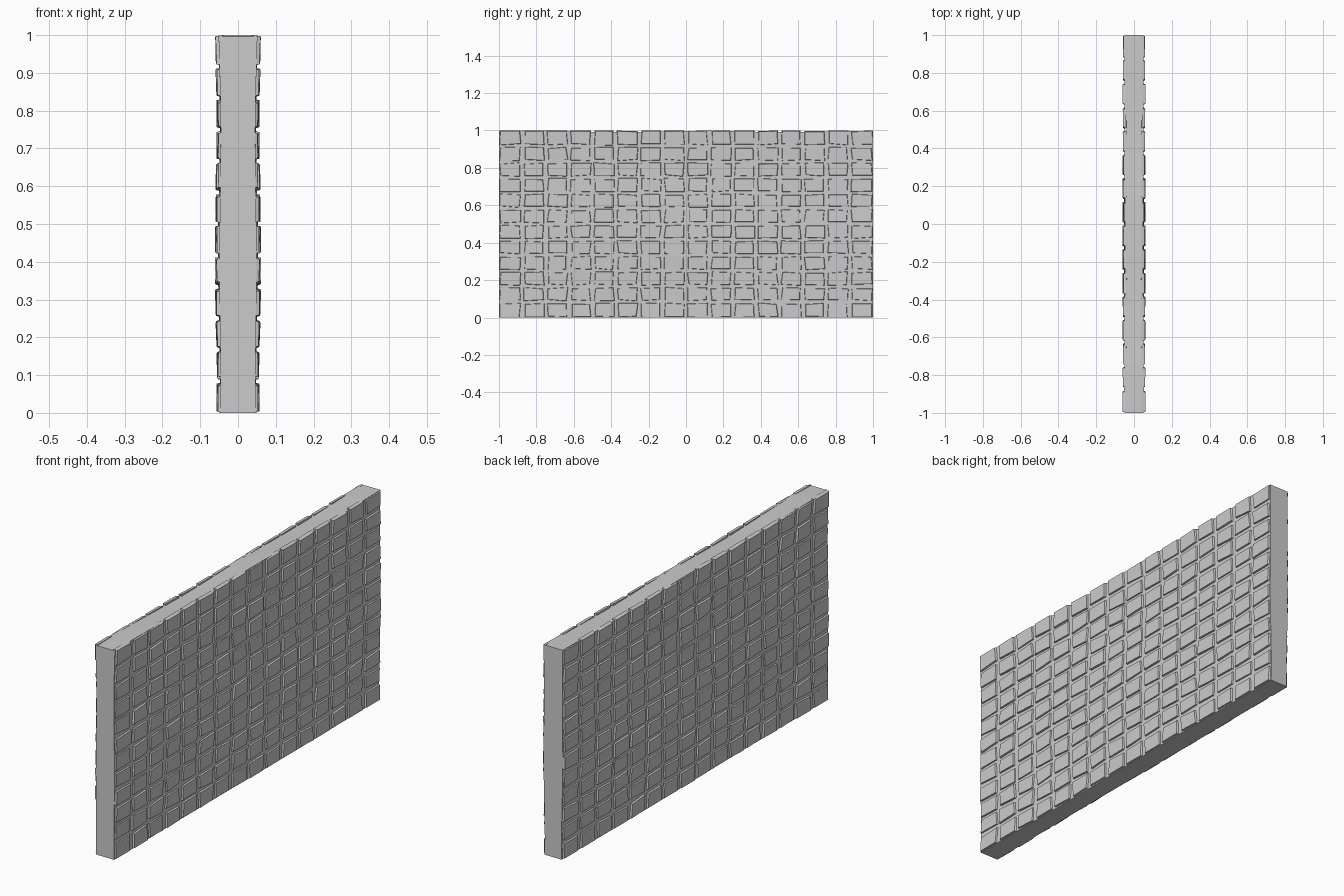
import bpy, bmesh, math, random
from mathutils import Vector

if "Cube" in bpy.data.objects:
    bpy.data.objects.remove(bpy.data.objects["Cube"])

random.seed(4)
COLS, ROWS = 16, 12
PY, PZ = 2.0 / COLS, 1.0 / ROWS


def half_depth(y, z):
    # gentle swelling and hollows of the wall face
    return 0.0485 + 0.002 * math.sin(4 * y + 5 * z) + 0.0025 * math.cos(9 * (z - 0.42))


def finish(bm, name):
    bmesh.ops.recalc_face_normals(bm, faces=bm.faces)
    me = bpy.data.meshes.new(name)
    bm.to_mesh(me)
    bm.free()
    ob = bpy.data.objects.new(name, me)
    bpy.context.collection.objects.link(ob)
    return ob


# mortar core: closed loops of points swept along the wall length
bm = bmesh.new()
rings = []
for i in range(COLS + 1):
    y = -1 + i * PY
    top = 0.995 + 0.004 * math.sin(7 * y + 1)
    zs = [top * j / ROWS for j in range(ROWS + 1)]
    ring = [(half_depth(y, z), y, z) for z in zs]
    ring += [(-half_depth(y, z), y, z) for z in reversed(zs)]
    rings.append([bm.verts.new(p) for p in ring])
for a, b in zip(rings, rings[1:]):
    n = len(a)
    for k in range(n):
        bm.faces.new((a[k], a[(k + 1) % n], b[(k + 1) % n], b[k]))
for ring in (rings[0], rings[-1]):
    n = len(ring)
    for j in range(ROWS):
        bm.faces.new((ring[j], ring[j + 1], ring[n - 2 - j], ring[n - 1 - j]))
finish(bm, "wall_core")


def add_stone(bm, y0, y1, z0, z1):
    # irregular low block with tapered sides
    j = lambda s: random.uniform(-s, s)
    corners = [(y0, z0), (y1, z0), (y1, z1), (y0, z1)]
    cy, cz = (y0 + y1) / 2, (z0 + z1) / 2
    rise = random.uniform(0.0055, 0.009)
    base, face = [], []
    for y, z in corners:
        y = max(-1, min(1, y + j(0.006)))
        z = max(0, min(1, z + j(0.005)))
        ty, tz = cy + (y - cy) * 0.9, cz + (z - cz) * 0.9
        h = half_depth(y, z)
        base.append(bm.verts.new((h - 0.01, y, z)))
        face.append(bm.verts.new((h + rise + j(0.001), ty, tz)))
    bm.faces.new(face)
    bm.faces.new(base[::-1])
    for k in range(4):
        m = (k + 1) % 4
        bm.faces.new((base[k], base[m], face[m], face[k]))


# stone facing in a regular grid, mirrored to the other side
bm = bmesh.new()
G = 0.008
for c in range(COLS):
    for r in range(ROWS):
        y0, z0 = -1 + c * PY, r * PZ
        add_stone(bm,
                  y0 + (G if c else 0), y0 + PY - (G if c < COLS - 1 else 0),
                  z0 + (G * 0.8 if r else 0), z0 + PZ - (G * 0.8 if r < ROWS - 1 else 0))
stones = finish(bm, "facing_stones")
mir = stones.modifiers.new("Mirror", 'MIRROR')
mir.use_axis = (True, False, False)
mir.use_mirror_merge = False
